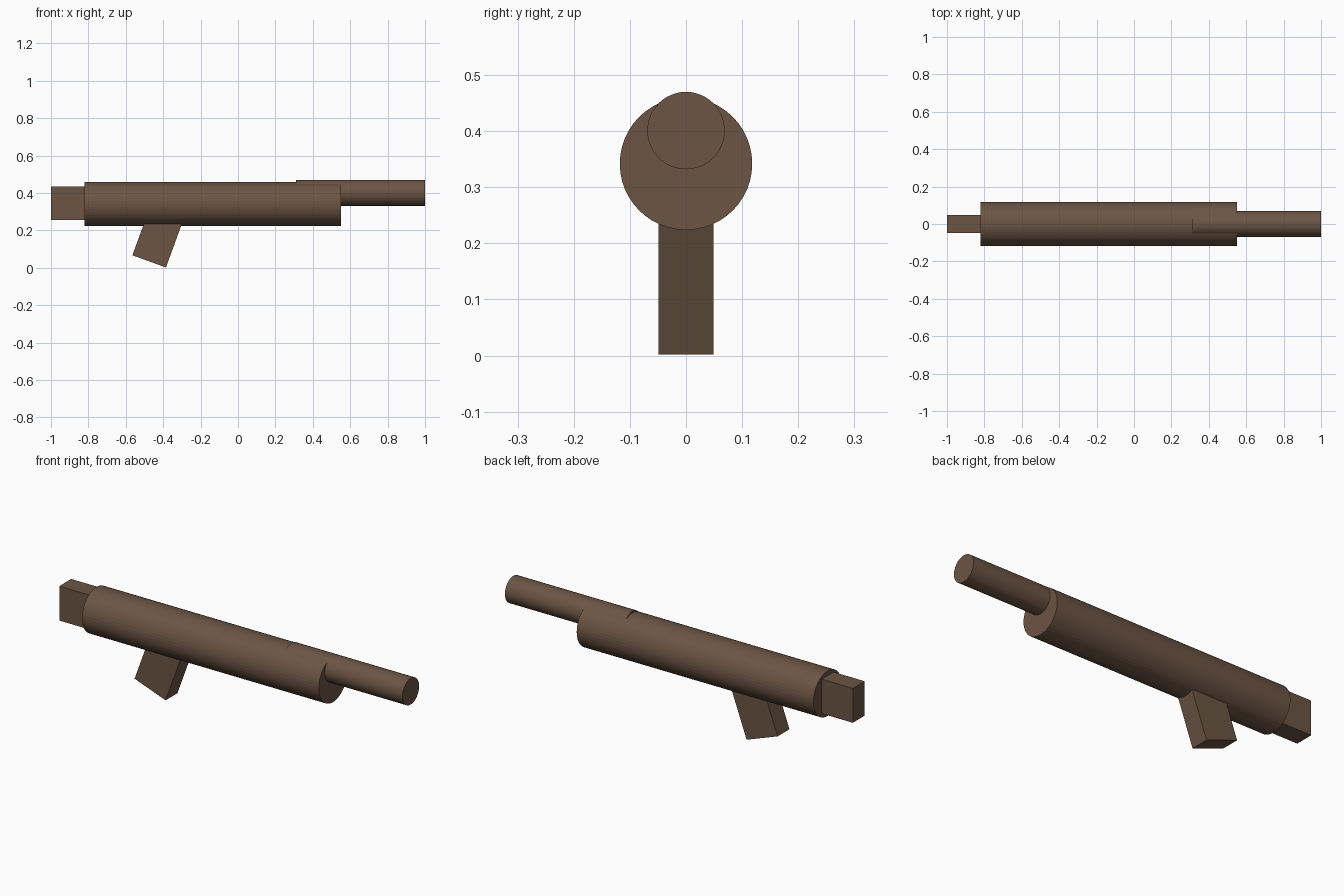
import bpy
from math import radians, sin, cos, pi
from mathutils import Vector

if "Cube" in bpy.data.objects:
    bpy.data.objects.remove(bpy.data.objects["Cube"])

brown = bpy.data.materials.new("brown")
brown.diffuse_color = (0.15, 0.09, 0.058, 1)
brown.use_nodes = True
brown.node_tree.nodes["Principled BSDF"].inputs["Base Color"].default_value = brown.diffuse_color


def finish(name):
    obj = bpy.context.object
    obj.name = name
    obj.data.materials.append(brown)
    return obj


def tube(name, x0, x1, z, radius):
    """Solid flat-faced cylinder lying along x."""
    bpy.ops.mesh.primitive_cylinder_add(
        vertices=48, radius=radius, depth=x1 - x0,
        location=((x0 + x1) / 2, 0, z), rotation=(0, pi / 2, 0))
    return finish(name)


def block(name, center, size, tilt=0):
    """Box, optionally tilted about y."""
    bpy.ops.mesh.primitive_cube_add(size=1, location=center, rotation=(0, tilt, 0))
    bpy.context.object.scale = size
    return finish(name)


# Main body and the thinner barrel set into its upper front
tube("body", -0.82, 0.55, 0.342, 0.118)
tube("barrel", 0.31, 1.0, 0.401, 0.069)

# Rear stock, running a little way into the body
block("stock", (-0.86, 0, 0.345), (0.28, 0.098, 0.18))

# Grip leaning backwards, placed from its lowest corner
tilt, width, length = radians(20), 0.191, 0.30
up = Vector((sin(tilt), 0, cos(tilt)))
back = Vector((-cos(tilt), 0, sin(tilt)))
corner = Vector((-0.385, 0, 0.002))
block("grip", corner + back * width / 2 + up * length / 2,
      (width, 0.098, length), tilt)
